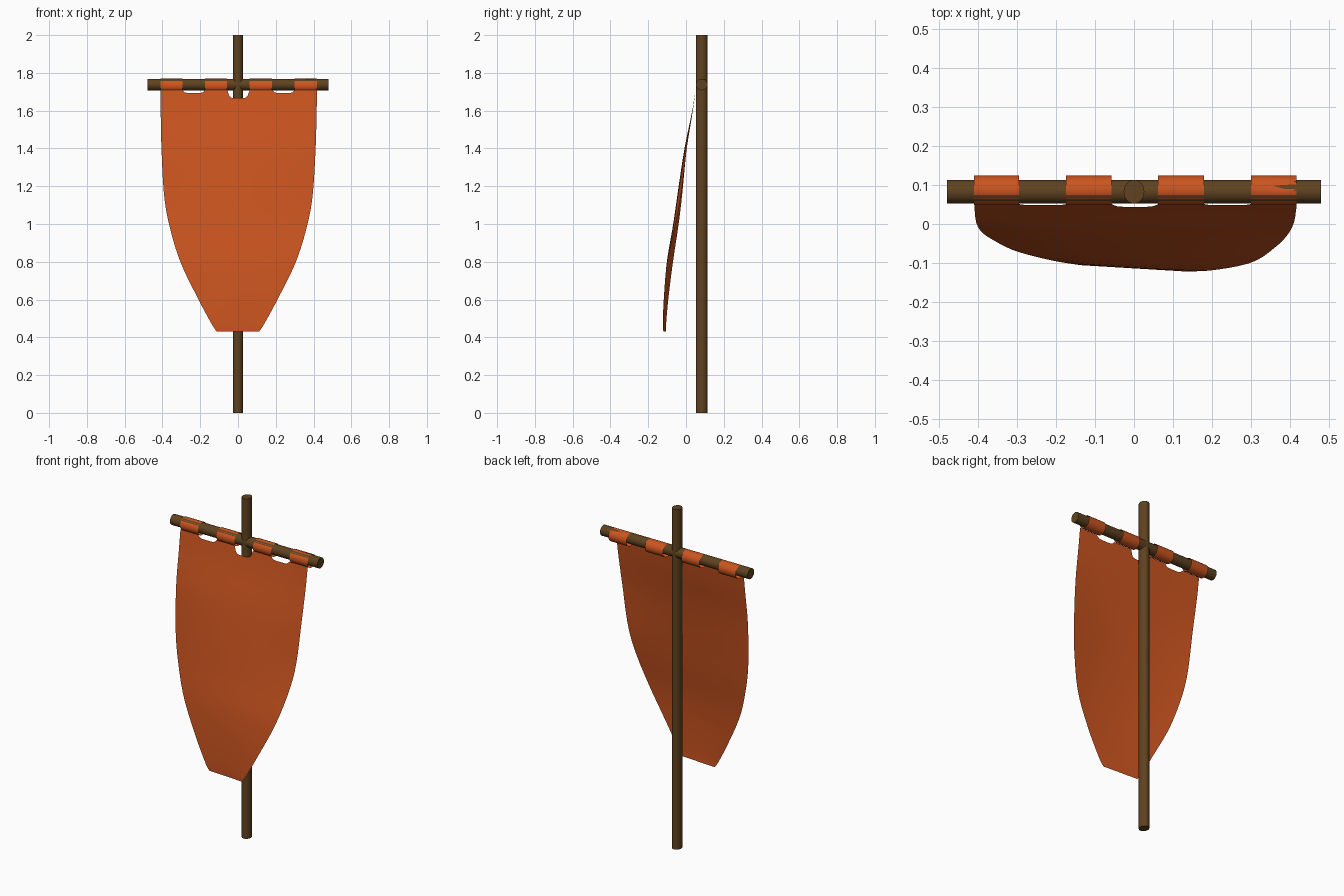
import bpy, bmesh, math

if "Cube" in bpy.data.objects:
    bpy.data.objects.remove(bpy.data.objects["Cube"])


def material(name, color):
    m = bpy.data.materials.new(name)
    m.diffuse_color = color
    m.use_nodes = True
    m.node_tree.nodes["Principled BSDF"].inputs["Base Color"].default_value = m.diffuse_color
    return m


WOOD = material("dark_wood", (0.115, 0.055, 0.014, 1))
CLOTH = material("orange_cloth", (0.6, 0.09, 0.014, 1))


def smooth(ob, angle=40):
    bpy.ops.object.select_all(action='DESELECT')
    ob.select_set(True)
    bpy.context.view_layer.objects.active = ob
    bpy.ops.object.shade_smooth_by_angle(angle=math.radians(angle))


def rod(name, length, loc, rot=(0, 0, 0), scale=(1, 1, 1)):
    bpy.ops.mesh.primitive_cylinder_add(vertices=24, radius=0.0305, depth=length,
                                        location=loc, rotation=rot)
    ob = bpy.context.object
    ob.name = name
    ob.scale = scale
    ob.data.materials.append(WOOD)
    smooth(ob)


def mesh_object(name, bm, angle=40):
    me = bpy.data.meshes.new(name)
    bm.to_mesh(me)
    bm.free()
    ob = bpy.data.objects.new(name, me)
    bpy.context.collection.objects.link(ob)
    me.materials.append(CLOTH)
    smooth(ob, angle)


# Upright pole and crossbar
rod("pole", 2.0, (0, 0.083, 1.0), scale=(0.87, 1, 1))
rod("crossbar", 0.96, (0, 0.083, 1.738), rot=(0, math.pi / 2, 0))

# Cloth section stations: height, half width, centre depth, edge curl, sideways tilt
STATIONS = [
    (1.71, 0.414, 0.051, 0.0, 0.0),
    (1.60, 0.413, 0.033, 0.003, 0.0),
    (1.40, 0.408, -0.008, 0.012, 0.0),
    (1.15, 0.393, -0.046, 0.022, -0.003),
    (1.00, 0.367, -0.067, 0.02, -0.008),
    (0.80, 0.306, -0.098, 0.015, -0.014),
    (0.60, 0.209, -0.112, 0.006, -0.012),
    (0.46, 0.133, -0.114, 0.0, -0.008),
    (0.43, 0.112, -0.113, 0.0, -0.007),
]


def station(z):
    """Smoothly interpolate the section values at height z."""
    S = STATIONS
    i = next((k for k in range(len(S) - 1) if z >= S[k + 1][0]), len(S) - 2)
    a, b = S[i], S[i + 1]
    p, n = S[max(i - 1, 0)], S[min(i + 2, len(S) - 1)]
    h = b[0] - a[0]
    t = (z - a[0]) / h
    out = []
    for k in range(1, 5):
        m0 = (b[k] - p[k]) / (b[0] - p[0]) * h
        m1 = (n[k] - a[k]) / (n[0] - a[0]) * h
        out.append((2*t**3 - 3*t**2 + 1) * a[k] + (t**3 - 2*t**2 + t) * m0
                   + (3*t**2 - 2*t**3) * b[k] + (t**3 - t**2) * m1)
    return out


# Columns: alternating tabs and scooped gaps along the top edge
BREAKS = [-0.411, -0.295, -0.175, -0.058, 0.062, 0.18, 0.30, 0.418]
columns = []
for i in range(7):
    n = 10 if i % 2 else 4
    depth = (0, 0.017, 0, 0.044, 0, 0.017, 0)[i]
    for k in range(n):
        f = k / n
        x = BREAKS[i] + (BREAKS[i + 1] - BREAKS[i]) * f
        columns.append(((x - 0.0035) / 0.4145, 1.71 - depth * (1 - (2*f - 1)**6)))
columns.append((1.0, 1.71))

# Hanging cloth
heights = [1.62 - 0.05 * k for k in range(23)] + [0.49, 0.46, 0.445, 0.435, 0.43]
bm = bmesh.new()
rows = []
for z in [None] + heights:
    row = []
    for u, top in columns:
        zz = top if z is None else z
        w, y, curl, tilt = station(zz)
        row.append(bm.verts.new((u * w + 0.0035 * (zz - 0.6), y + curl * u * u + tilt * u, zz)))
    rows.append(row)
for a, b in zip(rows, rows[1:]):
    for k in range(len(a) - 1):
        bm.faces.new((a[k], b[k], b[k + 1], a[k + 1]))
mesh_object("banner_cloth", bm, 60)

# Hanging tabs looped round the crossbar
for i in range(0, 7, 2):
    x0, x1 = BREAKS[i], BREAKS[i + 1]
    bm = bmesh.new()
    rings = []
    for k in range(5):
        ring = []
        for j in range(20):
            a = math.tau * j / 20
            r = 0.038
            if i == 6 and j == 4:      # last tab sags so the bar shows through
                r -= 0.0016 * k
            ring.append(bm.verts.new((x0 + (x1 - x0) * k / 4, 0.087 + r * math.cos(a),
                                      1.7315 + r * math.sin(a))))
        rings.append(ring)
    for a, b in zip(rings, rings[1:]):
        for j in range(20):
            bm.faces.new((a[j], a[(j + 1) % 20], b[(j + 1) % 20], b[j]))
    bmesh.ops.recalc_face_normals(bm, faces=bm.faces)
    mesh_object("hanging_tab_%d" % (i // 2 + 1), bm)
